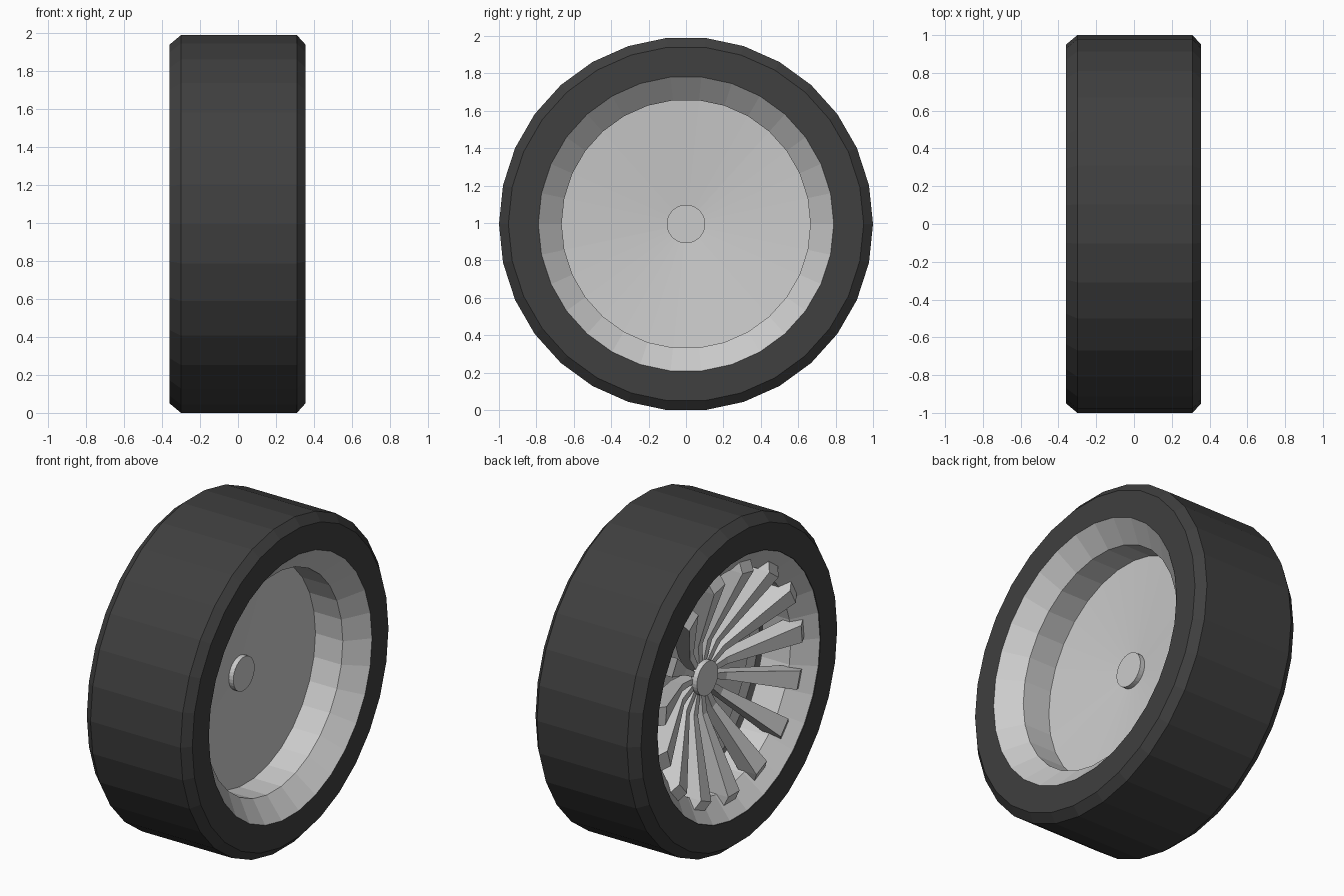
import bpy, bmesh
from math import sin, cos, pi

if "Cube" in bpy.data.objects:
    bpy.data.objects.remove(bpy.data.objects["Cube"])

N = 30                 # sides of every turned part
CZ = cos(pi / N)       # axle height, a flat of the tyre rests on z = 0


def finish(bm, name, mat=None):
    bmesh.ops.recalc_face_normals(bm, faces=bm.faces)
    me = bpy.data.meshes.new(name)
    bm.to_mesh(me)
    bm.free()
    ob = bpy.data.objects.new(name, me)
    ob.location.z = CZ
    bpy.context.collection.objects.link(ob)
    if mat:
        me.materials.append(mat)
    return ob


def lathe(name, profile, mat=None):
    """Revolve a closed (x, radius) profile about the x axis."""
    bm = bmesh.new()
    rings = []
    for x, r in profile:
        if r == 0:
            rings.append([bm.verts.new((x, 0, 0))] * N)
        else:
            rings.append([bm.verts.new((x, r * cos(2 * pi * i / N), r * sin(2 * pi * i / N)))
                          for i in range(N)])
    for k in range(len(rings)):
        a, b = rings[k], rings[(k + 1) % len(rings)]
        for i in range(N):
            j = (i + 1) % N
            quad = list(dict.fromkeys((a[i], a[j], b[j], b[i])))
            if len(quad) > 2:
                bm.faces.new(quad)
    return finish(bm, name, mat)


rubber = bpy.data.materials.new("dark_rubber")
rubber.diffuse_color = (0.05, 0.05, 0.05, 1)
rubber.use_nodes = True
rubber.node_tree.nodes["Principled BSDF"].inputs["Base Color"].default_value = rubber.diffuse_color

# Tyre with chamfered shoulders
lathe("tyre", [(-0.36, 0.79), (-0.36, 0.95), (-0.30, 1.0), (0.31, 1.0),
               (0.355, 0.95), (0.355, 0.79)], rubber)

# Rim halves, with a gap between them that shows the tyre
for side, name in ((1, "inner_rim"), (-1, "outer_rim")):
    lathe(name, [(side * x, r) for x, r in
                 ((0.355, 0.79), (0.245, 0.665), (0.055, 0.665), (0.055, 0.79))])

# Shallow dished plate closing the inner side
lathe("back_plate", [(0.0, 0), (0.06, 0.67), (0.035, 0.67), (-0.025, 0)])

# Hub
lathe("hub", [(-0.146, 0), (-0.146, 0.103), (-0.105, 0.103), (-0.105, 0.07),
              (0.0, 0.07), (0.0, 0.103), (0.04, 0.103), (0.04, 0)])

# Fifteen spokes: stations of (radius, front x, back x, half width)
STATIONS = [(0.05, -0.11, -0.03, 0.013), (0.22, -0.13, -0.05, 0.022),
            (0.66, -0.325, -0.20, 0.055), (0.73, -0.29, -0.20, 0.055)]
SPOKES = 15
bm = bmesh.new()
for s in range(SPOKES):
    a = -pi / 2 + 2 * pi * s / SPOKES
    prev = None
    for k, (r, xf, xb, w) in enumerate(STATIONS):
        ring = [bm.verts.new((x, r * cos(a) - t * sin(a), r * sin(a) + t * cos(a)))
                for x, t in ((xf, -w), (xf, w), (xb, w), (xb, -w))]
        if prev:
            for i in range(4):
                j = (i + 1) % 4
                bm.faces.new((prev[i], prev[j], ring[j], ring[i]))
        if k in (0, len(STATIONS) - 1):
            bm.faces.new(ring)
        prev = ring
finish(bm, "spokes")
